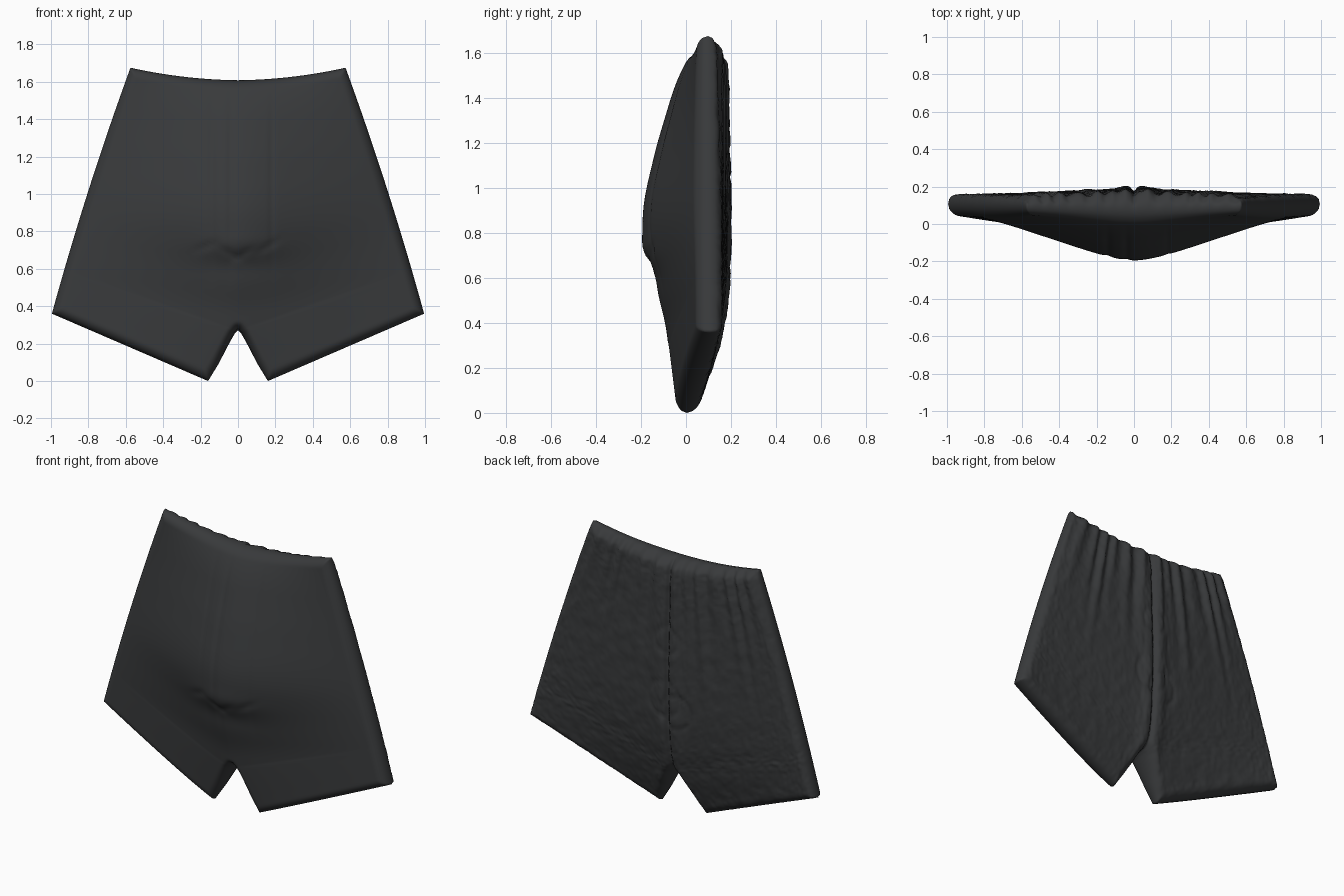
import bpy, bmesh, math
from mathutils import Vector, noise

if "Cube" in bpy.data.objects:
    bpy.data.objects.remove(bpy.data.objects["Cube"])

# Outline of one half (front view): inseam, outer seam, depth profiles along the centre
INSEAM = [(0.0, 0.16, 0.01), (0.35, 0.105, 0.10), (0.75, 0.045, 0.215), (0.93, 0.015, 0.268), (1.0, 0.0, 0.28)]
HEM_OUT, WAIST_OUT = Vector((0.995, 0.37)), Vector((0.575, 1.685))
CROTCH_V = 0.18
FRONT = [(0.0, -0.04), (0.2, -0.065), (0.4, -0.09), (0.6, -0.14), (0.7, -0.17), (0.8, -0.193),
         (0.9, -0.193), (1.0, -0.178), (1.2, -0.13), (1.45, -0.055), (1.55, -0.012), (1.62, 0.03)]
BACK = [(0.0, 0.045), (0.2, 0.115), (0.4, 0.165), (0.6, 0.188), (0.8, 0.192), (1.0, 0.192), (1.2, 0.183),
        (1.45, 0.175), (1.58, 0.165), (1.62, 0.145)]
NS = 76


def interp(table, t, col=1):
    if t <= table[0][0]:
        return table[0][col]
    for a, b in zip(table, table[1:]):
        if t <= b[0]:
            return a[col] + (b[col] - a[col]) * (t - a[0]) / (b[0] - a[0])
    return table[-1][col]


def soft(table, t):
    return sum(interp(table, t + k * 0.02) for k in (-2, -1, 0, 1, 2)) / 5


def ease(t):
    return 0.5 * t + 0.5 * (0.5 - 0.5 * math.cos(math.pi * t))


def bump(t, w):
    return math.exp(-(t / w) ** 2)


def clamp(t):
    return max(0, min(1, t))


def inner(v):
    if v <= CROTCH_V:
        t = v / CROTCH_V
        return Vector((interp(INSEAM, t, 1), interp(INSEAM, t, 2)))
    return Vector((0, 0.28 + (1.618 - 0.28) * (v - CROTCH_V) / (1 - CROTCH_V)))


def outline(s, v):
    o = HEM_OUT.lerp(WAIST_OUT, v)
    o.x += 0.06 * v * (1 - v)
    p = inner(v).lerp(o, s)
    p.y -= 0.06 * s * (1 - s) * v ** 4
    return p


def seg_dist(p, a, b):
    t = clamp((p - a).dot(b - a) / (b - a).length_squared)
    return (p - a.lerp(b, t)).length


# Closed border of the half, excluding the centre line
border = [outline(0, CROTCH_V * k / 8) for k in range(8, -1, -1)]
border += [outline(k / 2, 0) for k in range(1, 3)]
border += [outline(1, k / 12) for k in range(1, 13)]
border += [outline(1 - k / 10, 1) for k in range(1, 11)]


def depth(s, v, side):
    """Front and back y for a point of the half, with rounded edges and folds."""
    p = outline(s, v)
    x, z = side * p.x, p.y
    d = min(seg_dist(p, a, b) for a, b in zip(border, border[1:]))
    g = math.sqrt(max(0, 1 - (1 - min(d / 0.05, 1)) ** 2))
    if s <= 0 and v <= CROTCH_V or s >= 1 or v <= 0 or v >= 1:
        g = 0
    zi = inner(v).y
    k = (s * s + 0.04) ** 0.5
    k = (k - 0.2) / (1.04 ** 0.5 - 0.2)
    f = soft(FRONT, 0.5 * (z + zi)) * (1 - k) + 0.05 * k
    b = soft(BACK, zi) * (1 - s) + (0.165 - 0.02 * v) * s
    mid = (f + b) / 2
    # front: faint vertical creases and the drape folds above the crotch
    high = clamp((z - 0.5) / 0.3) * clamp((1.6 - z) / 0.3)
    f += 0.006 * high * (bump(x + 0.14, 0.02) + bump(x + 0.04, 0.02) + 0.6 * bump(x - 0.18, 0.015))
    f -= 0.012 * bump(x, 0.22) * bump(z - 0.74, 0.06)
    f += 0.008 * bump(x, 0.2) * bump(z - 0.62, 0.06)
    for cx, cz, slope in ((-0.17, 0.73, 0.35), (-0.04, 0.69, -0.5), (0.03, 0.69, 0.5), (0.16, 0.73, 0.5)):
        f += 0.008 * bump(x - cx, 0.06) * bump(z - cz - slope * (x - cx), 0.02)
    # back: uneven gathers under the elastic, centre seam, puckers, cloth grain
    wave = math.sin(44 * s + 1.3 * side + 1.2 * math.sin(9 * s + side))
    fade = clamp((v - 0.45 - 0.15 * math.sin(17 * s + side)) / 0.5) ** 1.5
    b += fade * (0.011 * wave + 0.004) * min(1, s * 8)
    b -= 0.02 * bump(v - 1.0, 0.022)
    b += 0.012 * bump(abs(x) - 0.05, 0.04) - 0.018 * bump(x, 0.014)
    for cx, cz, r in ((0.02, 0.75, 0.11), (0.0, 1.12, 0.08), (-0.06, 0.68, 0.1)):
        b -= 0.006 * bump(math.hypot(x - cx, z - cz) - r, 0.013)
    b += 0.004 * noise.noise(Vector((x * 14, z * 14, 3))) + 0.004 * noise.noise(Vector((x * 45, z * 45, 7)))
    return x, z, mid + (f - mid) * g, mid + (b - mid) * g


# Shorts: front and back panels welded along their rounded edges
rows = [CROTCH_V * ease(i / 26) for i in range(26)]
rows += [CROTCH_V + (1 - CROTCH_V) * ease(i / 84) for i in range(84)] + [1.0]
bm = bmesh.new()
for side in (-1, 1):
    panels = ([], [])
    for v in rows:
        pts = [depth(ease(i / NS) if i < NS else 1.0, v, side) for i in range(NS + 1)]
        panels[0].append([bm.verts.new((x, f, z)) for x, z, f, b in pts])
        panels[1].append([bm.verts.new((x, b, z)) for x, z, f, b in pts])
    for grid in panels:
        for r0, r1 in zip(grid, grid[1:]):
            for i in range(NS):
                bm.faces.new((r0[i], r0[i + 1], r1[i + 1], r1[i]))
bmesh.ops.remove_doubles(bm, verts=bm.verts, dist=0.0004)
bmesh.ops.recalc_face_normals(bm, faces=bm.faces)
low = min(v.co.z for v in bm.verts)
bmesh.ops.translate(bm, verts=bm.verts, vec=(0, 0, -low))
mesh = bpy.data.meshes.new("shorts")
bm.to_mesh(mesh)
bm.free()
mesh.shade_smooth()
shorts = bpy.data.objects.new("shorts", mesh)
bpy.context.collection.objects.link(shorts)

# Dark cloth
mat = bpy.data.materials.new("dark_cloth")
mat.diffuse_color = (0.04, 0.042, 0.044, 1)
mat.use_nodes = True
mat.node_tree.nodes["Principled BSDF"].inputs["Base Color"].default_value = mat.diffuse_color
mesh.materials.append(mat)
